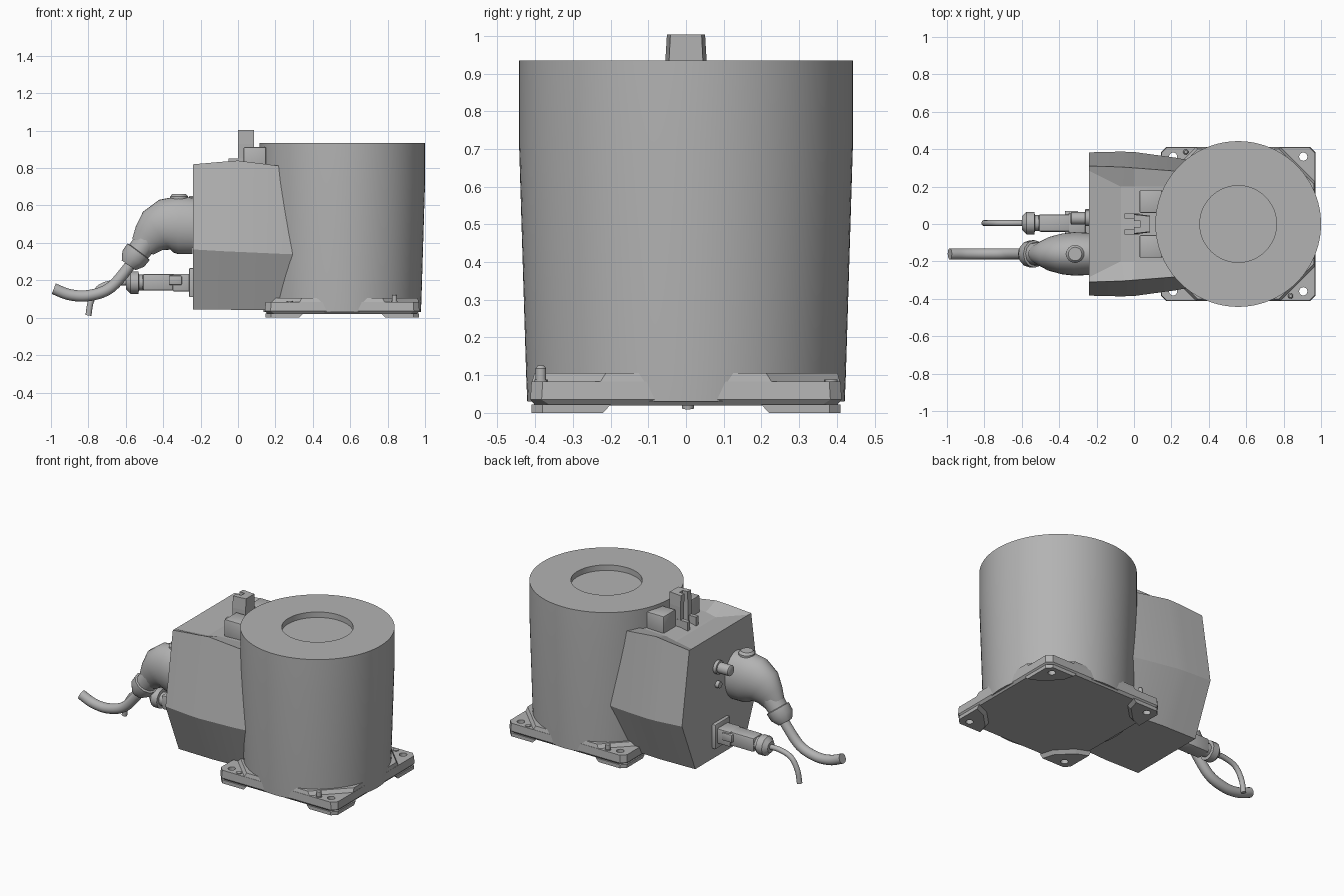
import bpy, bmesh
from math import cos, sin, pi, atan2
from mathutils import Vector

if "Cube" in bpy.data.objects:
    bpy.data.objects.remove(bpy.data.objects["Cube"])

grey = bpy.data.materials.new("plain_grey")
grey.use_nodes = True
grey.diffuse_color = (0.45, 0.45, 0.45, 1)
grey.node_tree.nodes["Principled BSDF"].inputs["Base Color"].default_value = grey.diffuse_color
AXIS = 0.557  # x of the drum axis


def finish(name, bm, smooth=None):
    bmesh.ops.recalc_face_normals(bm, faces=bm.faces)
    mesh = bpy.data.meshes.new(name)
    bm.to_mesh(mesh)
    bm.free()
    mesh.materials.append(grey)
    ob = bpy.data.objects.new(name, mesh)
    bpy.context.collection.objects.link(ob)
    if smooth:
        bpy.ops.object.select_all(action='DESELECT')
        bpy.context.view_layer.objects.active = ob
        ob.select_set(True)
        bpy.ops.object.shade_smooth_by_angle(angle=smooth)
    return ob


def loft(name, rings, smooth=None):
    """Skin a list of equal-length closed rings and cap both ends."""
    bm = bmesh.new()
    loops = [[bm.verts.new(p) for p in ring] for ring in rings]
    n = len(loops[0])
    for a, b in zip(loops, loops[1:]):
        for i in range(n):
            j = (i + 1) % n
            bm.faces.new((a[i], a[j], b[j], b[i]))
    bm.faces.new(loops[0])
    bm.faces.new(loops[-1])
    return finish(name, bm, smooth)


def lathe(name, profile, x, y, n=32):
    """Turn (radius, z) pairs about a vertical axis."""
    ts = [2 * pi * i / n for i in range(n)]
    return loft(name, [[(x + r * cos(t), y + r * sin(t), z) for t in ts] for r, z in profile], 0.5)


def sweep(name, path, y, n=24, squash=1.0):
    """Sweep circles along (x, z, radius) stations lying in a plane of constant y."""
    rings = []
    for i, (x, z, r) in enumerate(path):
        a, b = path[max(i - 1, 0)], path[min(i + 1, len(path) - 1)]
        ang = atan2(b[1] - a[1], b[0] - a[0])
        rings.append([(x - r * cos(t) * sin(ang), y + squash * r * sin(t), z + r * cos(t) * cos(ang))
                      for t in (2 * pi * k / n for k in range(n))])
    return loft(name, rings, 0.7)


def smooth_path(points, r, steps=8):
    """Catmull-Rom stations through (x, z) points."""
    p = [Vector(q) for q in points]
    p = [2 * p[0] - p[1]] + p + [2 * p[-1] - p[-2]]
    out = []
    for a, b, c, d in zip(p, p[1:], p[2:], p[3:]):
        for k in range(steps):
            t = k / steps
            q = b + (c - a) * t / 2 + (2 * a - 5 * b + 4 * c - d) * t * t / 2 + (3 * b - a - 3 * c + d) * t ** 3 / 2
            out.append((q.x, q.y, r))
    return out + [(*points[-1], r)]


def box(name, x, y, z, bevel=0.0):
    bm = bmesh.new()
    bmesh.ops.create_cube(bm, size=1)
    for v in bm.verts:
        v.co = [lo + (hi - lo) * (c + 0.5) for c, (lo, hi) in zip(v.co, (x, y, z))]
    if bevel:
        bmesh.ops.bevel(bm, geom=bm.edges[:], offset=bevel, segments=2, affect='EDGES', profile=0.5)
    return finish(name, bm, 0.6)


def cut_rect(hx, hy, cut):
    """Rectangle outline with cut corners, centred on the drum axis."""
    return [(AXIS + x, y) for x, y in ((hx, -hy + cut), (hx, hy - cut), (hx - cut, hy), (-hx + cut, hy),
            (-hx, hy - cut), (-hx, -hy + cut), (-hx + cut, -hy), (hx - cut, -hy))]


def slab(name, layers, smooth=None):
    return loft(name, [[(x, y, z) for x, y in pts] for pts, z in layers], smooth)


# Drum with a round recess in its top
lathe("drum", [(0.421, 0.03), (0.424, 0.1), (0.443, 0.72), (0.443, 0.935),
               (0.205, 0.935), (0.205, 0.9)], AXIS, 0, 96)

# Base plate, raised middle and corner feet
plate = slab("base_plate", [(cut_rect(0.40, 0.40, 0.04), 0.02), (cut_rect(0.413, 0.413, 0.03), 0.035),
                            (cut_rect(0.41, 0.41, 0.03), 0.083)])
slab("base_raised_middle", [(cut_rect(0.409, 0.409, 0.18), 0.08), (cut_rect(0.405, 0.402, 0.19), 0.106)])
cutter_bm = bmesh.new()
feet = []
for sx in (1, -1):
    for sy in (1, -1):
        end = ("right" if sy < 0 else "left") + ("_drum_end" if sx > 0 else "_cable_end")
        outline = [(0.41, 0.22), (0.41, 0.38), (0.38, 0.41), (0.23, 0.41), (0.25, 0.34), (0.34, 0.25)]
        grow = [(0.41, 0.20), (0.41, 0.38), (0.38, 0.41), (0.21, 0.41), (0.235, 0.325), (0.325, 0.235)]
        foot = slab("foot_" + end, [([(AXIS + sx * x, sy * y) for x, y in outline], 0),
                                    ([(AXIS + sx * x, sy * y) for x, y in grow], 0.022)])
        feet.append(foot)
        ret = bmesh.ops.create_cone(cutter_bm, cap_ends=True, segments=20, radius1=0.022, radius2=0.022, depth=0.4)
        bmesh.ops.translate(cutter_bm, verts=ret["verts"], vec=(AXIS + sx * 0.348, sy * 0.36, 0.05))
        lathe("small_boss_" + end, [(0.017, 0.08), (0.017, 0.088)], AXIS + sx * 0.28, sy * 0.385, 16)
cutter = finish("bolt_hole_cutter", cutter_bm)
cutter.hide_render = True
cutter.hide_set(True)
for ob in [plate] + feet:
    mod = ob.modifiers.new("bolt_holes", 'BOOLEAN')
    mod.operation, mod.object, mod.solver = 'DIFFERENCE', cutter, 'EXACT'
for name, s in (("locating_pin_right", 1), ("locating_pin_left", -1)):
    lathe(name, [(0.014, 0.08), (0.014, 0.118), (0.008, 0.126)], AXIS + s * 0.28, -s * 0.385, 16)


# Rear housing: ridged section with a dip in the top, narrowing into the drum
def section(x, low, wide, top, z0, z1, z2, dip, inner):
    half = [(low, z0), (wide, z1), (top, z2), (inner, z2 - dip)]
    return [(x, y, z) for y, z in half] + [(x, -y, z) for y, z in reversed(half)]


loft("housing", [
    section(-0.24, 0.25, 0.383, 0.31, 0.045, 0.365, 0.82, 0, 0.285),
    section(-0.07, 0.25, 0.387, 0.305, 0.043, 0.355, 0.835, 0.045, 0.2),
    section(0.0, 0.25, 0.385, 0.30, 0.042, 0.352, 0.84, 0.035, 0.2),
    section(0.22, 0.235, 0.355, 0.283, 0.04, 0.342, 0.812, 0, 0.2),
    section(0.42, 0.2, 0.315, 0.25, 0.04, 0.335, 0.79, 0, 0.18)], 0.2)

# Top bracket: slotted upright tab and side blocks
tab = [(x, y) for x, y in ((0, -0.055), (0.085, -0.045), (0.085, 0.045), (0, 0.055),
                          (0, 0.018), (0.035, 0.018), (0.035, -0.018), (0, -0.018))]
slab("bracket_tab", [(tab, 0.78), (tab, 0.93), ([(x, y * 0.92) for x, y in tab], 1.003)])
for side, s in (("left", 1), ("right", -1)):
    box("bracket_block_" + side, (0.03, 0.15), tuple(sorted((s * 0.06, s * 0.18))), (0.78, 0.912), 0.006)
    box("bracket_lug_" + side, (-0.05, 0.03), tuple(sorted((s * 0.03, s * 0.055))), (0.78, 0.85))

# Large angled connector, button, gland and cable
Y1 = -0.16
sweep("elbow_connector", [(-0.235, 0.49, 0.15), (-0.32, 0.495, 0.155), (-0.385, 0.49, 0.145),
                          (-0.435, 0.465, 0.125), (-0.475, 0.425, 0.095), (-0.51, 0.38, 0.07)], Y1, 32, 0.75)
lathe("elbow_button", [(0.048, 0.6), (0.048, 0.648), (0.036, 0.662)], -0.315, Y1, 24)
sweep("elbow_gland", [(-0.485, 0.415, 0.066), (-0.53, 0.355, 0.062), (-0.532, 0.352, 0.074),
                      (-0.56, 0.315, 0.072), (-0.585, 0.28, 0.045)], Y1, 12)
sweep("large_cable", smooth_path([(-0.54, 0.34), (-0.60, 0.25), (-0.69, 0.155), (-0.80, 0.118),
                                  (-0.90, 0.123), (-0.985, 0.155)], 0.03), Y1, 16)

# Small straight connector, latch, gland and cable
Y2 = 0.005
box("small_flange", (-0.262, -0.23), (-0.07, 0.08), (0.11, 0.265), 0.006)
box("small_socket", (-0.35, -0.25), (-0.05, 0.06), (0.14, 0.235), 0.008)
box("small_plug", (-0.51, -0.34), (-0.042, 0.052), (0.145, 0.235), 0.012)
box("small_latch", (-0.37, -0.30), (-0.06, 0.07), (0.175, 0.225), 0.006)
sweep("small_gland", [(-0.49, 0.188, 0.042), (-0.53, 0.188, 0.042), (-0.532, 0.188, 0.06),
                      (-0.575, 0.188, 0.06), (-0.60, 0.188, 0.035)], Y2, 12)
sweep("small_cable", smooth_path([(-0.57, 0.188), (-0.66, 0.187), (-0.74, 0.16), (-0.785, 0.09),
                                  (-0.8, 0.012)], 0.016), Y2, 12)

# Round sockets on the rear face
sweep("round_socket", [(-0.23, 0.61, 0.042), (-0.26, 0.61, 0.042), (-0.262, 0.61, 0.033),
                       (-0.335, 0.61, 0.033), (-0.34, 0.61, 0.026)], 0.03, 20)
sweep("round_stud", [(-0.23, 0.5, 0.022), (-0.262, 0.5, 0.02)], 0.03, 16)
